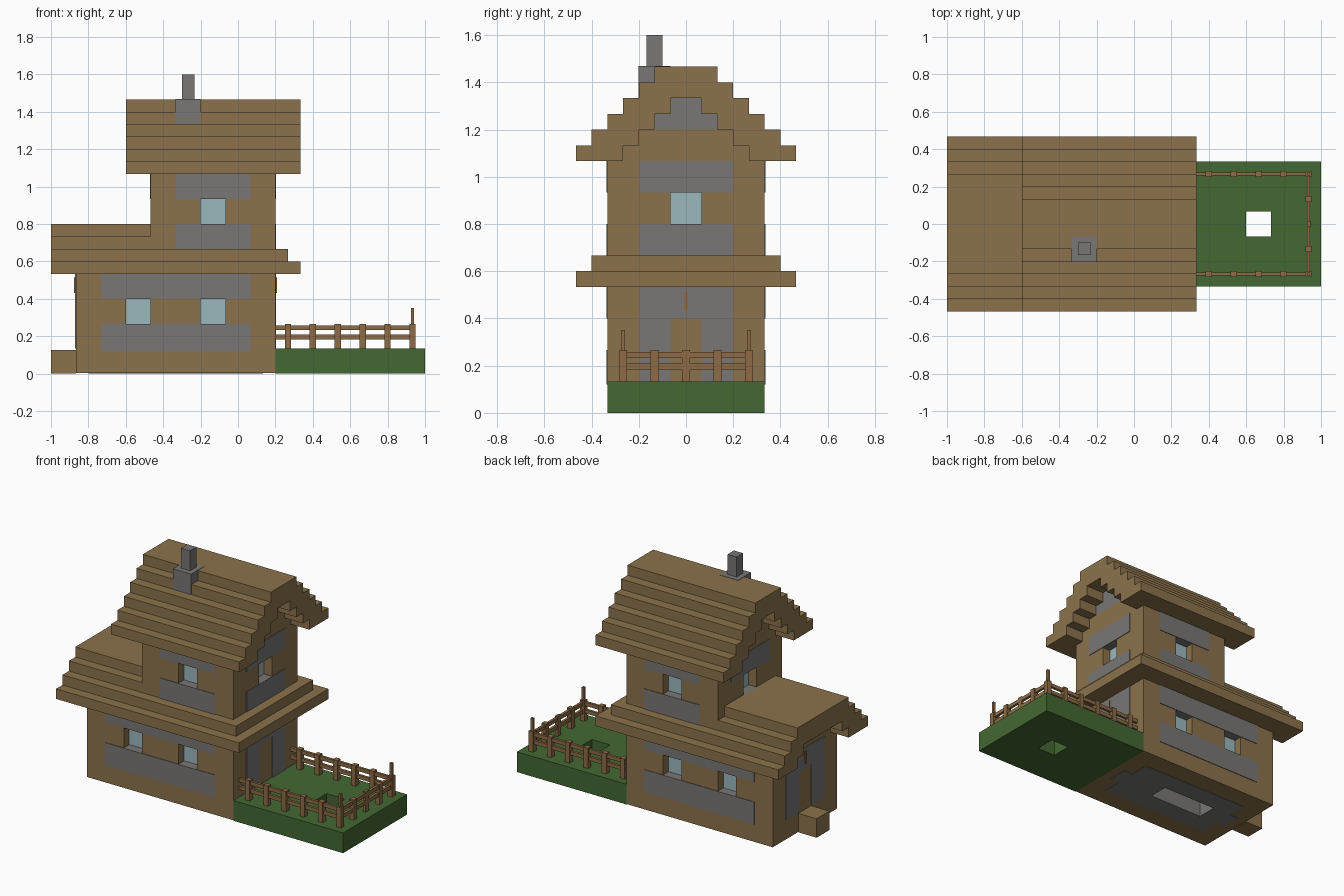
import bpy, bmesh

if "Cube" in bpy.data.objects:
    bpy.data.objects.remove(bpy.data.objects["Cube"])

U = 2 / 15      # one building block
H = U / 2       # half block, one roof step


def material(name, r, g, b):
    m = bpy.data.materials.new(name)
    m.diffuse_color = (r, g, b, 1)
    m.use_nodes = True
    m.node_tree.nodes["Principled BSDF"].inputs["Base Color"].default_value = m.diffuse_color
    return m


WOOD = material("wood", 0.258, 0.171, 0.071)
STONE = material("stone", 0.19, 0.185, 0.182)
GRASS = material("grass", 0.058, 0.138, 0.032)
GLASS = material("glass", 0.33, 0.485, 0.515)
FENCE = material("fence_wood", 0.27, 0.148, 0.058)


def add_box(bm, x0, x1, y0, y1, z0, z1):
    v = [bm.verts.new((x, y, z)) for x in (x0, x1) for y in (y0, y1) for z in (z0, z1)]
    for f in ((0, 1, 3, 2), (4, 6, 7, 5), (0, 4, 5, 1), (2, 3, 7, 6), (0, 2, 6, 4), (1, 5, 7, 3)):
        bm.faces.new([v[i] for i in f])


def finish(name, bm, *mats):
    bmesh.ops.recalc_face_normals(bm, faces=bm.faces)
    me = bpy.data.meshes.new(name)
    bm.to_mesh(me)
    bm.free()
    for m in mats:
        me.materials.append(m)
    ob = bpy.data.objects.new(name, me)
    bpy.context.collection.objects.link(ob)
    return ob


def boxes(name, mat, *dims):
    bm = bmesh.new()
    for d in dims:
        add_box(bm, *d)
    return finish(name, bm, mat)


def cut(target, name, dims, mats):
    """Cut boxes out of target; level faces and floor pits get the second material."""
    bm = bmesh.new()
    for d in dims:
        add_box(bm, *d)
    bmesh.ops.recalc_face_normals(bm, faces=bm.faces)
    if len(mats) > 1:
        for f in bm.faces:
            if abs(f.normal.z) > 0.5 or f.calc_center_median().z < 0.1:
                f.material_index = 1
    cutter = finish(name, bm, *mats)
    cutter.hide_render = True
    cutter.hide_viewport = True
    mod = target.modifiers.new("cut", 'BOOLEAN')
    mod.operation = 'DIFFERENCE'
    mod.solver = 'EXACT'
    mod.object = cutter


def stepped_roof(name, x0, x1, z, outer, inner):
    """Stair-step gable profile extruded along x, open underneath."""
    right = [(3.5 * U - i * H, z + (i + d) * H) for i in range(outer) for d in (0, 1)]
    under = [(2 * U - i * H, z + (i + d) * H) for i in range(inner) for d in (0, 1)]
    pts = under[::-1] + right
    pts = pts + [(-y, zz) for y, zz in pts[::-1]]
    bm = bmesh.new()
    face = bm.faces.new([bm.verts.new((x0, y, zz)) for y, zz in pts])
    ext = bmesh.ops.extrude_face_region(bm, geom=[face], use_keep_orig=True)
    bmesh.ops.translate(bm, vec=(x1 - x0, 0, 0),
                        verts=[g for g in ext["geom"] if isinstance(g, bmesh.types.BMVert)])
    return finish(name, bm, WOOD)


XL, XU, XR, Y = -6.5 * U, -3.5 * U, 1.5 * U, 2.5 * U
T, D = 0.004, 0.058   # plate thickness, window depth

# Walls of both floors
lower = boxes("lower_walls", WOOD, (XL, XR, -Y, Y, 0.003, 4 * U))
upper = boxes("upper_walls", WOOD, (XU, XR, -Y, Y, 4 * U, 8 * U))
for w in (lower, upper):
    w.data.materials.append(STONE)
boxes("gable_walls", WOOD, (XL, XU, -2 * U, 2 * U, 4 * U, 5 * U),
      (XU, XR, -2 * U, 2 * U, 8 * U, 9 * U))
boxes("gable_stone", STONE, (XU, XR, -U, U, 9 * U, 10 * U))

# Window recesses and panes
low_cuts, up_cuts, panes = [], [], []
for s in (-1, 1):
    ya, yb = sorted((s * (Y - D), s * (Y + 0.1)))
    pa, pb = sorted((s * (Y - D), s * (Y - D - 0.01)))
    for x0, z0, cuts in ((-4.5 * U, 2 * U, low_cuts), (-1.5 * U, 2 * U, low_cuts),
                         (-1.5 * U, 6 * U, up_cuts)):
        cuts.append((x0, x0 + U, ya, yb, z0, z0 + U))
        panes.append((x0, x0 + U, pa, pb + 0.001 if s > 0 else pb, z0, z0 + U))
        if s < 0:
            panes[-1] = (x0, x0 + U, pa - 0.001, pa + 0.01, z0, z0 + U)
for x, s in ((XU, -1), (XR, 1)):
    xa, xb = sorted((x - s * D, x + s * 0.1))
    up_cuts.append((xa, xb, -H, H, 6 * U, 7 * U))
    xa, xb = sorted((x - s * (D - 0.001), x - s * (D + 0.01)))
    panes.append((xa, xb, -H, H, 6 * U, 7 * U))
# Floor pit
low_cuts.append((-4.5 * U, -1.5 * U, -H, H, -0.1, U))
cut(lower, "lower_cutter", low_cuts, (WOOD, STONE))
cut(upper, "upper_cutter", up_cuts, (WOOD, STONE))
boxes("window_panes", GLASS, *panes)

# Stone bands on the walls
bands = []
for s in (-1, 1):
    ya, yb = sorted((s * (Y - T), s * (Y + T)))
    for x0, x1, z0 in ((-5.5, 0.5, 0.9), (-5.5, 0.5, 3), (-2.5, 0.5, 5), (-2.5, 0.5, 7)):
        bands.append((x0 * U, x1 * U, ya, yb, z0 * U, (int(z0 + 0.5) + 1) * U))
for x in (XL, XR):            # stone around the doors
    for y0, y1, z0, z1 in ((-1.5, -0.5, 1, 3), (0.5, 1.5, 1, 3), (-1.5, 1.5, 3, 4)):
        bands.append((x - T, x + T, y0 * U, y1 * U, z0 * U, z1 * U))
for x in (XU, XR):
    for z in (5, 7):
        bands.append((x - T, x + T, -1.5 * U, 1.5 * U, z * U, (z + 1) * U))
boxes("stone_bands", STONE, *bands)
boxes("stone_floor", STONE, (-5.5 * U, H, H, 1.5 * U, 0, 0.005),
      (-5.5 * U, H, -1.5 * U, -H, 0, 0.005),
      (-6 * U, -4.5 * U, -H, H, 0, 0.005), (-1.5 * U, U, -H, H, 0, 0.005))

# Roofs and the eave around the lower floor
stepped_roof("upper_roof", -4.5 * U, 2.5 * U, 8 * U, 6, 4)
stepped_roof("lower_roof", -7.5 * U, XU, 4 * U, 4, 2)
boxes("eave", WOOD, (XU, 2.5 * U, -3.5 * U, 3.5 * U, 4 * U, 4.5 * U),
      (XU, 2 * U, -3 * U, 3 * U, 4.5 * U, 5 * U))

# Chimney
boxes("chimney_base", STONE,
      (-2.5 * U, -1.5 * U, -1.5 * U - 0.002, -H, 10 * U, 11 * U + 0.002))
boxes("chimney_stack", STONE, (-2.25 * U, -1.75 * U, -1.25 * U, -0.75 * U, 11 * U, 12 * U))

# Door step
boxes("door_step", WOOD, (-7.5 * U, XL, -H, H, 0, U * 15 / 16))

# Garden with a pond hole
garden = boxes("garden", GRASS, (XR, 7.5 * U, -Y, Y, 0, U))
cut(garden, "garden_cutter", [(4.5 * U, 5.5 * U, -H, H, -0.1, 0.3)], (GRASS,))

# Fence: posts, rails and a gate in the end side
p, r = U / 8, U / 16
posts, rails = [], []
for s in (-1, 1):
    y = s * 2 * U
    for k in range(6):
        x = (2 + k) * U
        posts.append((x - p, x + p, y - p, y + p, U, 2 * U))
    y1 = s * U
    posts.append((7 * U - p, 7 * U + p, y1 - p, y1 + p, U, 2 * U))
posts.append((7 * U - r - 0.001, 7 * U + r + 0.001, -p, p, U, 2 * U))
for z0, z1 in ((22, 25), (28, 31)):
    for s in (-1, 1):
        rails.append((XR, 7 * U, s * 2 * U - r, s * 2 * U + r, z0 * r, z1 * r))
    rails.append((7 * U - r, 7 * U + r, -2 * U, 2 * U, z0 * r, z1 * r))
boxes("fence_posts", FENCE, *posts)
boxes("fence_rails", FENCE, *rails)

# Torches on the fence corners and above the doors
boxes("torches", FENCE,
      *[(7 * U - r, 7 * U + r, y - r, y + r, 2 * U, 0.35) for y in (-2 * U, 2 * U)],
      *[(x - 0.009, x + 0.009, -r, r, 0.432, 0.513) for x in (XL, XR)])
